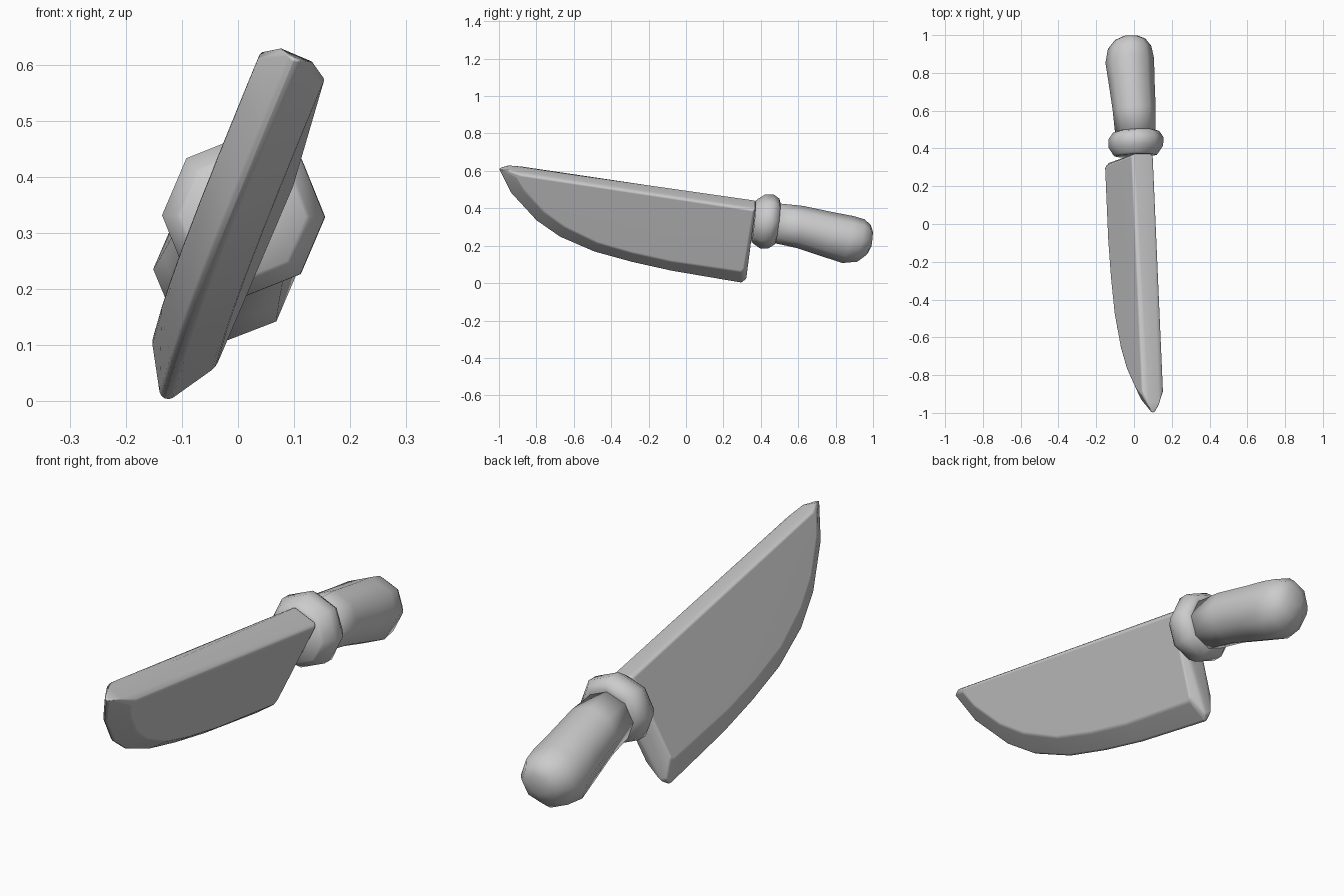
import bpy, bmesh
from math import sin, cos, tan, pi, radians

if "Cube" in bpy.data.objects:
    bpy.data.objects.remove(bpy.data.objects["Cube"])

TILT = radians(23)      # whole knife leans sideways around its length
PIVOT_Z = 0.33


def place(u, y, v):
    """Knife space (u thickness, y length, v height) to world space."""
    return (0.01 + u * cos(TILT) + v * sin(TILT) + 0.02 * (y - 0.43),
            y,
            PIVOT_Z - u * sin(TILT) + v * cos(TILT))


def height(z):
    """World z on the middle plane to knife height."""
    return (z - PIVOT_Z) / cos(TILT)


def loft(name, loops, bevel=0):
    """Skin a list of equal closed loops and cap both ends."""
    bm = bmesh.new()
    rings = [[bm.verts.new(place(*p)) for p in loop] for loop in loops]
    n = len(rings[0])
    for a, b in zip(rings, rings[1:]):
        for i in range(n):
            j = (i + 1) % n
            bm.faces.new((a[i], a[j], b[j], b[i]))
    bm.faces.new(rings[0])
    bm.faces.new(rings[-1])
    bmesh.ops.recalc_face_normals(bm, faces=bm.faces)
    for f in bm.faces:
        f.smooth = True
    mesh = bpy.data.meshes.new(name)
    bm.to_mesh(mesh)
    bm.free()
    ob = bpy.data.objects.new(name, mesh)
    bpy.context.collection.objects.link(ob)
    if bevel:
        mod = ob.modifiers.new("soft_edges", 'BEVEL')
        mod.width = bevel
        mod.segments = 2
        mod.limit_method = 'ANGLE'
        mod.angle_limit = radians(28)
        ob.modifiers.new("flat_faces", 'WEIGHTED_NORMAL')
    return ob


def octagon(y, z, r, lean):
    """Eight-sided cross-section, leaning back along the length."""
    pts = []
    for i in range(8):
        a = pi / 8 + i * pi / 4
        up = r * sin(a)
        pts.append((r * cos(a), y + up * sin(lean), height(z) + up * cos(lean)))
    return pts


# Blade: outer rim (y, z, half width) and matching side-face outline (y, z)
rim = [
    (0.372, 0.422, 0.048, 0.362, 0.412),
    (-0.95, 0.618, 0.035, -0.88, 0.600),
    (-1.00, 0.612, 0.008, -0.90, 0.585),
    (-0.935, 0.484, 0.008, -0.865, 0.520),
    (-0.80, 0.337, 0.008, -0.76, 0.405),
    (-0.675, 0.250, 0.008, -0.65, 0.325),
    (-0.49, 0.170, 0.008, -0.475, 0.240),
    (-0.29, 0.115, 0.008, -0.285, 0.185),
    (-0.08, 0.068, 0.008, -0.08, 0.140),
    (0.295, 0.004, 0.008, 0.295, 0.085),
    (0.322, 0.025, 0.015, 0.310, 0.100),
]
HALF = 0.062
blade_loops = [
    [(-HALF, yi, height(zi)) for _, _, _, yi, zi in rim],
    [(-w, y, height(z)) for y, z, w, _, _ in rim],
    [(w, y, height(z)) for y, z, w, _, _ in rim],
    [(HALF, yi, height(zi)) for _, _, _, yi, zi in rim],
]
loft("blade", blade_loops, bevel=0.008)

# Guard: rounded octagonal collar
guard = [(0.362, 0.112), (0.372, 0.12), (0.41, 0.145), (0.455, 0.145),
         (0.488, 0.122), (0.495, 0.10)]
loft("guard", [octagon(y, 0.33, r, radians(6)) for y, r in guard])

# Handle: octagonal grip drooping to a swollen, rounded end
handle = [(0.47, 0.322, 0.106, 6), (0.61, 0.300, 0.114, 9),
          (0.76, 0.260, 0.122, 14), (0.865, 0.233, 0.129, 14),
          (0.935, 0.228, 0.115, 10), (0.978, 0.232, 0.080, 8),
          (0.995, 0.235, 0.040, 6)]
loft("handle", [octagon(y, z, r, radians(t)) for y, z, r, t in handle])
